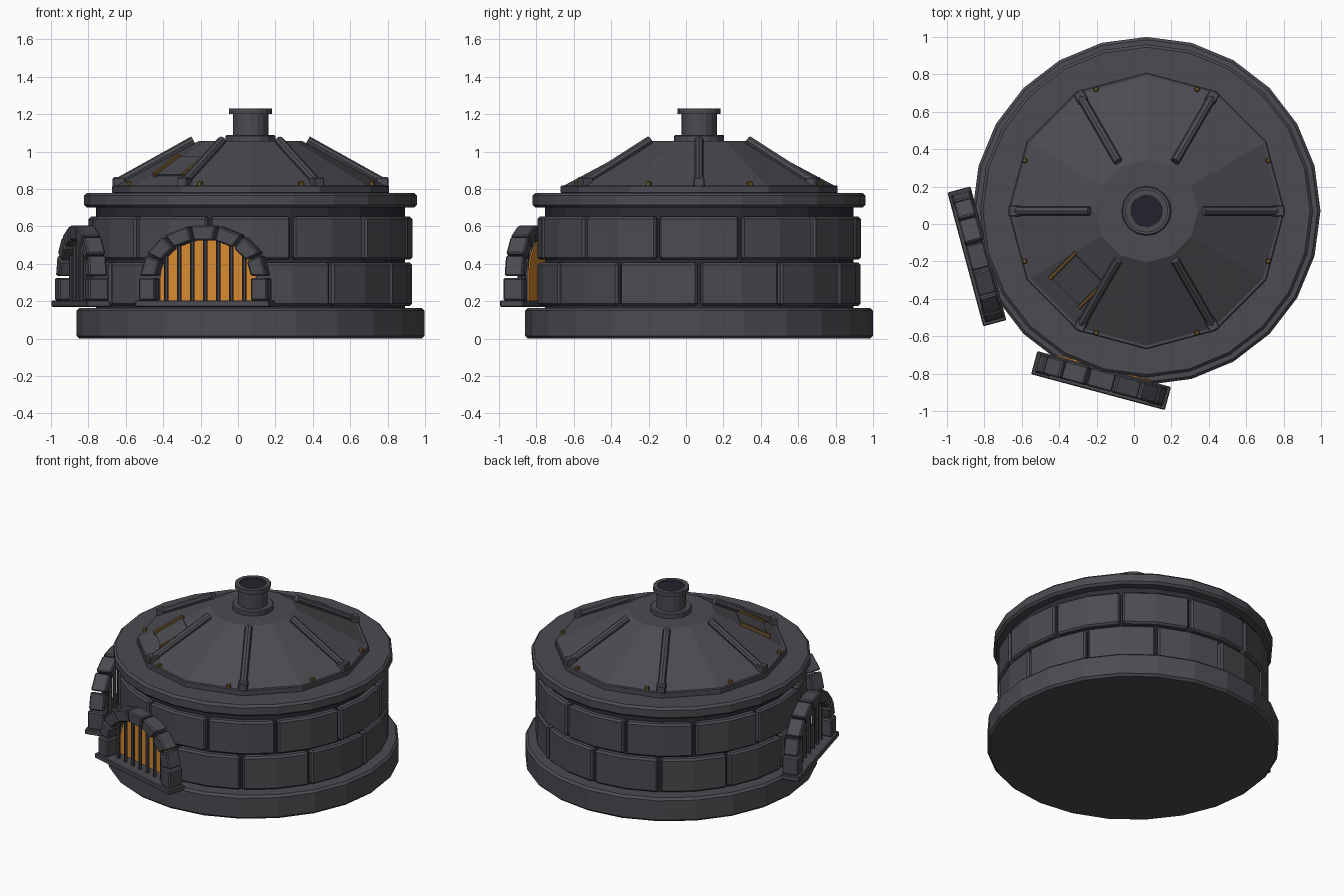
import bpy, bmesh
from math import sin, cos, pi, radians, sqrt, atan2
from mathutils import Matrix, Vector

cube = bpy.data.objects.get("Cube")
if cube:
    bpy.data.objects.remove(cube)


def material(name, rgb):
    m = bpy.data.materials.new(name)
    m.use_nodes = True
    m.diffuse_color = (*rgb, 1)
    m.node_tree.nodes["Principled BSDF"].inputs["Base Color"].default_value = (*rgb, 1)
    return m


STONE = material("dark stone", (0.07, 0.07, 0.082))
MORTAR = material("mortar", (0.025, 0.025, 0.034))
SOOT = material("soot", (0.016, 0.016, 0.026))
GLOW = material("fire glow", (0.68, 0.25, 0.03))
BRONZE = material("bronze", (0.17, 0.10, 0.03))

CENTRE = Matrix.Translation((0.067, 0.07, 0))
UPRIGHT = Matrix(((0, 0, 1, 0), (1, 0, 0, 0), (0, 1, 0, 0), (0, 0, 0, 1)))


def turned(deg):
    """Frame at the building axis whose x points outward at this bearing."""
    return CENTRE @ Matrix.Rotation(radians(deg), 4, 'Z')


def finish(name, bm, mat, frame, bevel=0):
    bmesh.ops.recalc_face_normals(bm, faces=bm.faces)
    me = bpy.data.meshes.new(name)
    bm.to_mesh(me)
    bm.free()
    me.materials.append(mat)
    ob = bpy.data.objects.new(name, me)
    ob.matrix_world = frame
    bpy.context.collection.objects.link(ob)
    if bevel:
        mod = ob.modifiers.new("Bevel", 'BEVEL')
        mod.width = bevel
        mod.segments = 1
        mod.limit_method = 'ANGLE'
        mod.angle_limit = radians(40)
    return ob


def lathe(name, profile, sides, mat, bevel=0):
    """Turn (radius, height) points about the axis and cap both ends."""
    bm = bmesh.new()
    rings = [[bm.verts.new((r * cos(2 * pi * i / sides), r * sin(2 * pi * i / sides), z))
              for i in range(sides)] for r, z in profile]
    for a, b in zip(rings, rings[1:]):
        for i in range(sides):
            j = (i + 1) % sides
            bm.faces.new((a[i], a[j], b[j], b[i]))
    bm.faces.new(rings[0])
    bm.faces.new(rings[-1])
    return finish(name, bm, mat, CENTRE, bevel)


def prism(name, outline, low, high, mat, frame, bevel=0):
    """Extrude a flat outline along its own z."""
    bm = bmesh.new()
    a, b = [[bm.verts.new((x, y, z)) for x, y in outline] for z in (low, high)]
    bm.faces.new(a)
    bm.faces.new(b)
    for i in range(len(a)):
        j = (i + 1) % len(a)
        bm.faces.new((a[i], a[j], b[j], b[i]))
    return finish(name, bm, mat, frame, bevel)


def box(name, x, y, z, mat, frame, bevel=0):
    outline = [(x[0], y[0]), (x[1], y[0]), (x[1], y[1]), (x[0], y[1])]
    return prism(name, outline, z[0], z[1], mat, frame, bevel)


def rod(name, start, end, radius, sides, mat, frame):
    a, b = Vector(start), Vector(end)
    bm = bmesh.new()
    bmesh.ops.create_cone(bm, cap_ends=True, segments=sides, radius1=radius,
                          radius2=radius, depth=(b - a).length)
    tilt = (b - a).to_track_quat('Z', 'Y').to_matrix().to_4x4()
    return finish(name, bm, mat, frame @ Matrix.Translation((a + b) / 2) @ tilt)


# Round base, mortar core and cornice
lathe("base", [(0.93, 0), (0.93, 0.165)], 24, STONE, 0.015)
lathe("wall_core", [(0.825, 0.15), (0.825, 0.71)], 24, MORTAR)
lathe("cornice", [(0.89, 0.70), (0.89, 0.78)], 24, STONE, 0.015)

# Two courses of curved wall blocks with staggered joints
for course, (low, high, shift) in enumerate([(0.175, 0.407, 15), (0.422, 0.652, 0)]):
    for i in range(12):
        angles = [radians(a) for a in (-14.4, 0, 14.4)]
        outline = [(0.865 * cos(a), 0.865 * sin(a)) for a in angles]
        outline += [(0.80 * cos(a), 0.80 * sin(a)) for a in reversed(angles)]
        prism(f"wall_block_{course}_{i}", outline, low, high, STONE,
              turned(30 * i + shift), 0.012)

# Twelve-sided roof
EAVE, PEAK = (0.72, 0.82), (0.275, 1.057)
lathe("roof_rim", [(0.74, 0.775), (0.74, 0.82)], 12, STONE, 0.006)
lathe("roof", [EAVE, PEAK], 12, STONE)

# Chimney with flange, lip and sooty bore
lathe("chimney_flange", [(0.133, 1.05), (0.133, 1.09)], 16, STONE, 0.006)
lathe("chimney", [(0.095, 1.08), (0.095, 1.20), (0.115, 1.20), (0.115, 1.23),
                  (0.086, 1.23), (0.086, 1.11)], 16, STONE)
lathe("chimney_bore", [(0.085, 1.11), (0.085, 1.12)], 16, SOOT)
lathe("chimney_lining", [(0.0855, 1.12), (0.0855, 1.222)], 16, SOOT)

# Roof ribs with foot blocks, and bronze rivets
for i in range(6):
    frame = turned(60 * i)
    rod(f"roof_rib_{i}", (0.71, 0, 0.835), (0.305, 0, 1.06), 0.024, 8, STONE, frame)
    box(f"rib_foot_{i}", (0.67, 0.737), (-0.03, 0.03), (0.81, 0.863), STONE, frame, 0.006)
for i in range(8):
    box(f"rivet_{i}", (0.692, 0.718), (-0.013, 0.013), (0.80, 0.842), BRONZE,
        turned(22.5 + 45 * i), 0.005)

# Hatch on one roof face, between two bronze rails
flat = cos(pi / 12)
slope = atan2(PEAK[1] - EAVE[1], (EAVE[0] - PEAK[0]) * flat)
mid = 0.52
height = EAVE[1] + (EAVE[0] * flat - mid) * (PEAK[1] - EAVE[1]) / ((EAVE[0] - PEAK[0]) * flat)
hatch = turned(225) @ Matrix.Translation((mid, 0, height)) @ Matrix.Rotation(slope, 4, 'Y')
box("hatch_plate", (-0.1, 0.1), (-0.1, 0.1), (-0.01, 0.009), STONE, hatch)
for side in (-1, 1):
    y = side * 0.11
    box(f"hatch_rail_{side}", (-0.11, 0.11), (y - 0.011, y + 0.011), (-0.01, 0.024),
        BRONZE, hatch, 0.004)

# Barred arches: outline is an ellipse standing on short pillars
SPRING = 0.33


def on_arch(half_width, rise, angle):
    return (half_width * cos(angle), SPRING + rise * sin(angle))


def arch(name, bearing, lit):
    frame = turned(bearing)
    face = frame @ UPRIGHT
    box(f"{name}_sill", (0.875, 1.003), (-0.37, 0.37), (0.17, 0.205), STONE, frame, 0.005)
    for side in (-1, 1):
        y = sorted((side * 0.265, side * 0.355))
        box(f"{name}_pillar_{side}", (0.88, 0.99), y, (0.203, 0.325), STONE, frame, 0.008)
    step = pi / 7
    for i in range(7):
        a, b = i * step + 0.02, (i + 1) * step - 0.02
        outline = [on_arch(0.265, 0.20, a), on_arch(0.35, 0.28, a),
                   on_arch(0.35, 0.28, b), on_arch(0.265, 0.20, b)]
        prism(f"{name}_voussoir_{i}", outline, 0.885, 0.985, STONE, face, 0.008)
    for i in range(-3, 4):
        y = i * 0.072
        top = SPRING + 0.20 * sqrt(1 - (y / 0.265) ** 2)
        rod(f"{name}_bar_{i + 3}", (0.935, y, 0.2), (0.935, y, top), 0.012, 8, STONE, frame)
    if lit:
        outline = [(0.265, 0.2)] + [on_arch(0.265, 0.20, pi * k / 16) for k in range(17)]
        prism(f"{name}_glow", outline + [(-0.265, 0.2)], 0.868, 0.876, GLOW, face)


arch("front_arch", 255, True)
arch("side_arch", 195, False)
